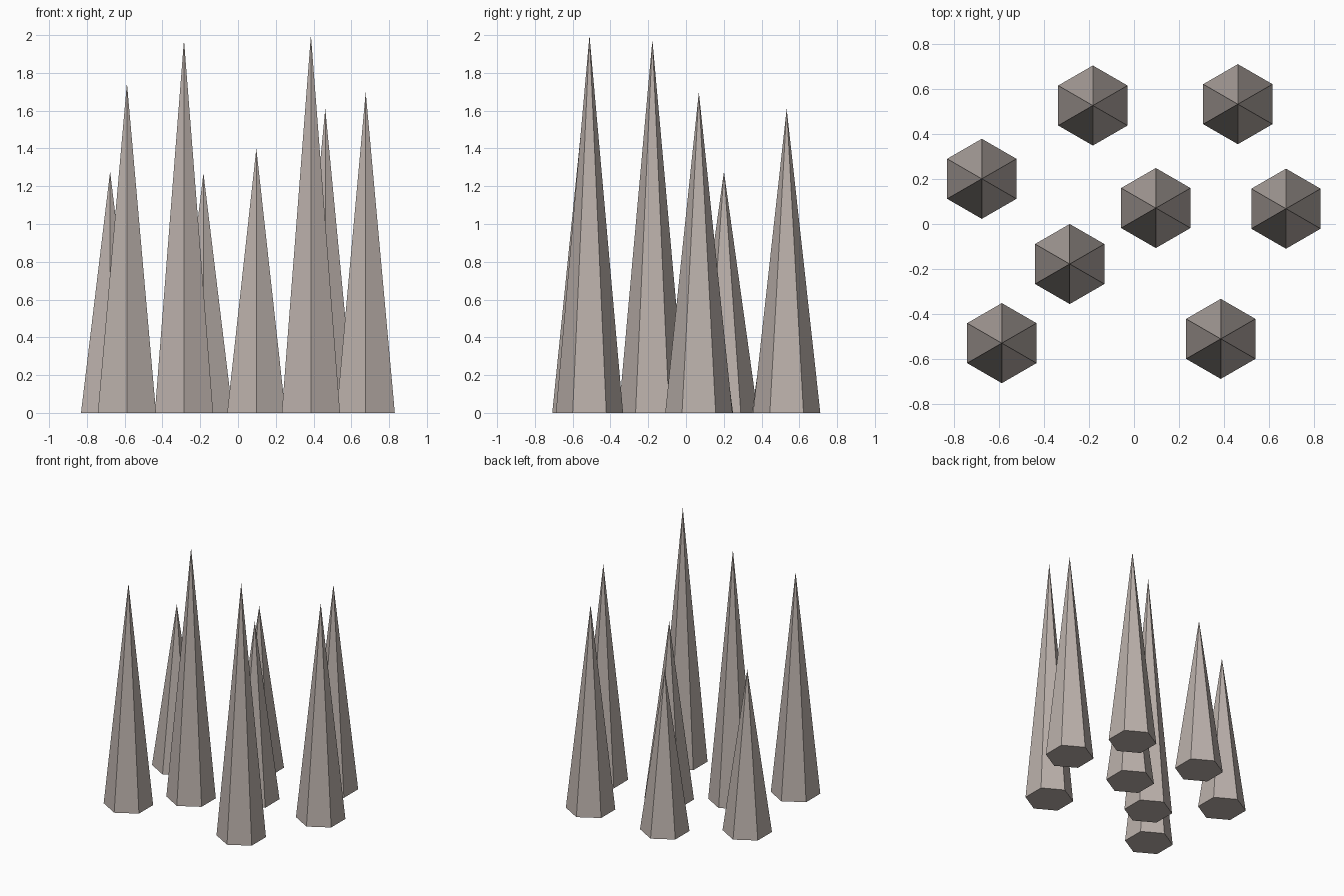
import bpy

if "Cube" in bpy.data.objects:
    bpy.data.objects.remove(bpy.data.objects["Cube"])

RADIUS = 0.178

# x, y, height of each spike
SPIKES = [
    (-0.677, 0.201, 1.278),
    (-0.588, -0.53, 1.747),
    (-0.286, -0.178, 1.975),
    (-0.183, 0.527, 1.27),
    (0.097, 0.071, 1.4),
    (0.386, -0.511, 2.0),
    (0.462, 0.533, 1.611),
    (0.676, 0.068, 1.699),
]

# warm grey stone
stone = bpy.data.materials.new("stone")
stone.diffuse_color = (0.5, 0.44, 0.41, 1)
stone.use_nodes = True
stone.node_tree.nodes["Principled BSDF"].inputs["Base Color"].default_value = stone.diffuse_color


def spike(index, x, y, height):
    # six-sided cone with a closed base, corners pointing along y
    bpy.ops.mesh.primitive_cone_add(vertices=6, radius1=RADIUS, radius2=0,
                                    depth=height, end_fill_type='NGON',
                                    location=(x, y, height / 2))
    obj = bpy.context.object
    obj.name = f"spike_{index}"
    obj.data.materials.append(stone)


for i, (x, y, h) in enumerate(SPIKES, 1):
    spike(i, x, y, h)
